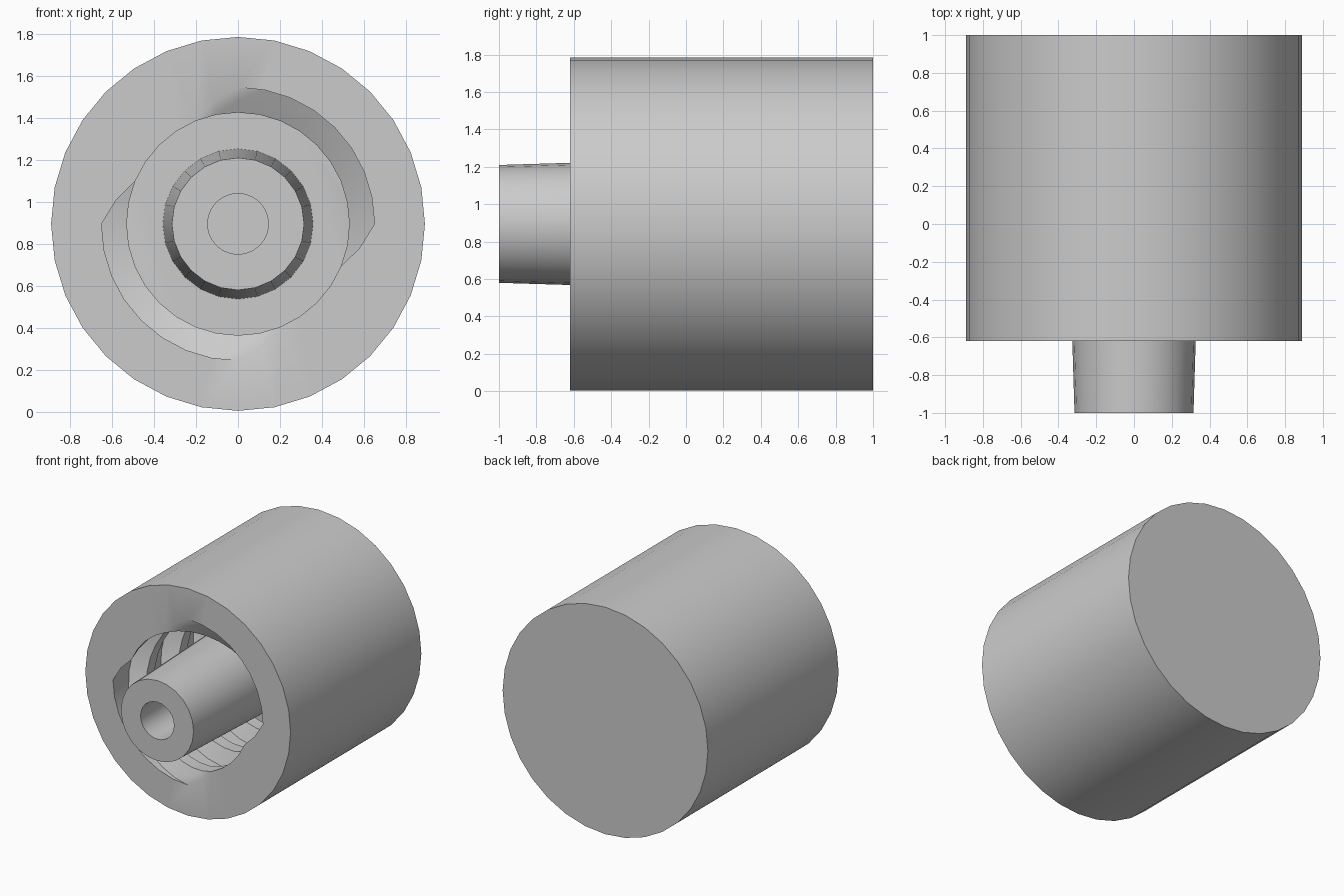
import bpy, bmesh
from math import cos, sin, pi, radians

cube = bpy.data.objects.get("Cube")
if cube:
    bpy.data.objects.remove(cube, do_unlink=True)

AXIS_Z = 0.895
FRONT, BACK, TIP = -0.62, 1.0, -1.0
SIDES = 32
LEAD = 0.8                      # thread advance per full turn, two starts
STEP = LEAD / SIDES             # one row per angular step keeps edges on the helix
ROWS = 41
FLOOR = FRONT + ROWS * STEP
CREST, ROOT = 0.53, 0.65

grey = bpy.data.materials.new("plain grey")
grey.use_nodes = True
colour = (0.6, 0.6, 0.6, 1)
grey.diffuse_color = colour
grey.node_tree.nodes["Principled BSDF"].inputs["Base Color"].default_value = colour


def ring(bm, y, radius, sides):
    """Ring of vertices about the y axis; radius may depend on the index."""
    verts = []
    for i in range(sides):
        a = 2 * pi * i / sides
        r = radius(i) if callable(radius) else radius
        verts.append(bm.verts.new((r * cos(a), y, AXIS_Z + r * sin(a))))
    return verts


def bridge(bm, a, b, helical=False):
    n = len(a)
    for i in range(n):
        k = (i + 1) % n
        if helical:             # split along the thread direction
            bm.faces.new((a[i], a[k], b[i]))
            bm.faces.new((a[k], b[k], b[i]))
        else:
            bm.faces.new((a[i], a[k], b[k], b[i]))


def finish(bm, name):
    bmesh.ops.recalc_face_normals(bm, faces=bm.faces)
    mesh = bpy.data.meshes.new(name)
    bm.to_mesh(mesh)
    bm.free()
    mesh.materials.append(grey)
    obj = bpy.data.objects.new(name, mesh)
    bpy.context.collection.objects.link(obj)
    bpy.ops.object.select_all(action="DESELECT")
    obj.select_set(True)
    bpy.context.view_layer.objects.active = obj
    bpy.ops.object.shade_smooth_by_angle(angle=radians(30))
    return obj


def thread_radius(phase):
    """Groove profile over half a turn: root, ramp, crest, ramp."""
    p = phase % (SIDES // 2)
    if p <= 8:
        return ROOT
    if p < 10:
        return ROOT + (CREST - ROOT) * (p - 8) / 2
    if p <= 14:
        return CREST
    return CREST + (ROOT - CREST) * (p - 14) / 2


# Outer collar with a threaded blind bore
bm = bmesh.new()
back = ring(bm, BACK, 0.89, SIDES)
front = ring(bm, FRONT, 0.89, SIDES)
bm.faces.new(back)
bridge(bm, back, front)
rows = [ring(bm, FRONT + j * STEP, lambda i: thread_radius(i + j), SIDES)
        for j in range(ROWS + 1)]
bridge(bm, front, rows[0])
for a, b in zip(rows, rows[1:]):
    bridge(bm, a, b, helical=True)
bm.faces.new(rows[-1])
finish(bm, "threaded_collar")

# Tapered hollow nozzle standing on the bore floor
bm = bmesh.new()
profile = [(FLOOR, 0.358), (TIP, 0.315), (TIP, 0.145), (FLOOR, 0.145)]
loops = [ring(bm, y, r, 24) for y, r in profile]
for a, b in zip(loops, loops[1:]):
    bridge(bm, a, b)
finish(bm, "tapered_nozzle")
